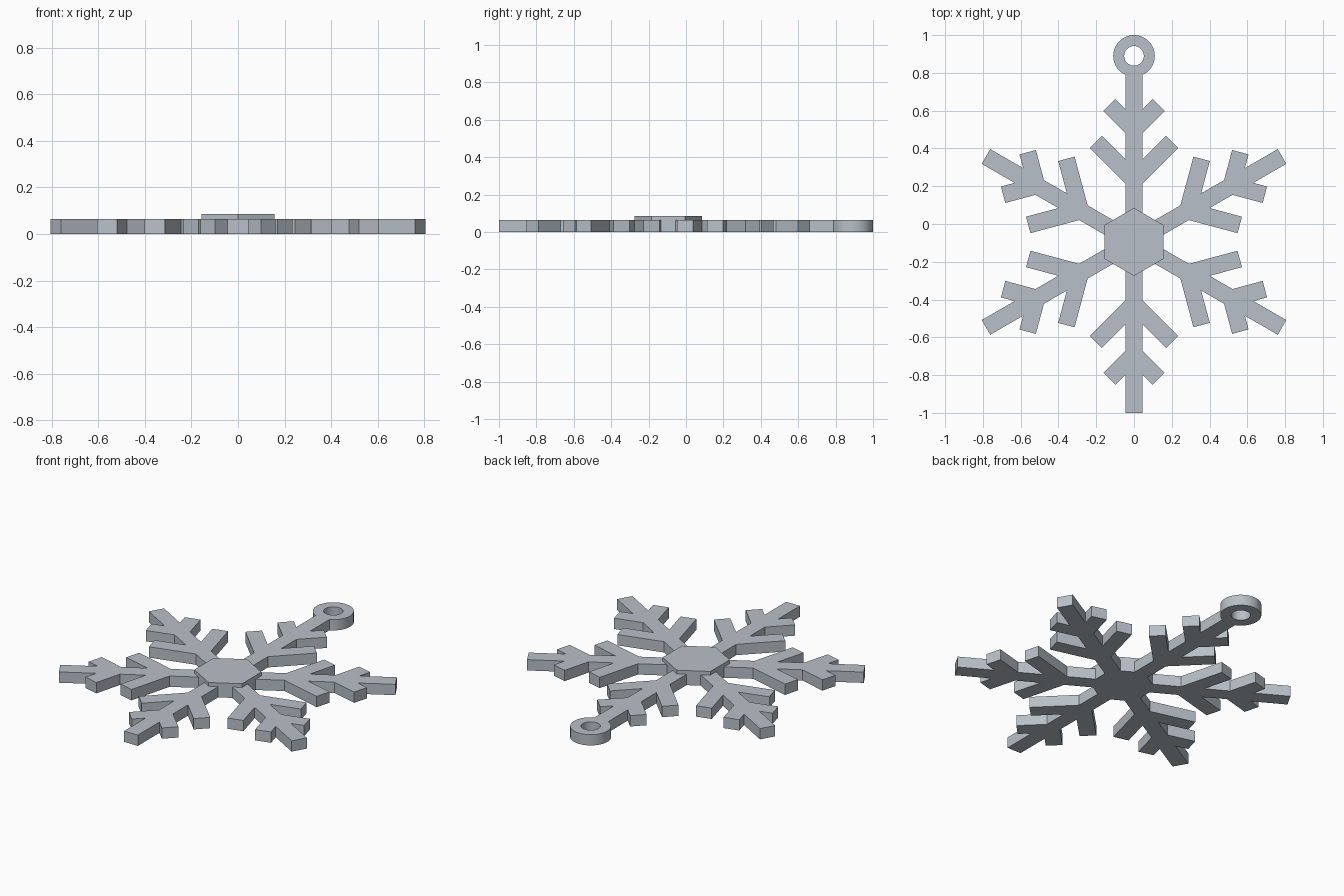
import bpy
import math
from mathutils import Vector, Matrix

THICK, HUB_TOP = 0.064, 0.086
CENTRE_Y = -0.095
HALF = 0.045            # half width of every bar
HUB_R = 0.18
ARM_LEN = 0.905
BRANCHES = [(0.328, 0.202), (0.595, 0.13)]   # start along arm, sideways reach
RING_Y, RING_R, HOLE_R = 0.985, 0.11, 0.052

cube = bpy.data.objects.get("Cube")
if cube:
    bpy.data.objects.remove(cube)

metal = bpy.data.materials.new("silver grey")
metal.use_nodes = True
colour = (0.48, 0.53, 0.58, 1)
metal.diffuse_color = colour
metal.node_tree.nodes["Principled BSDF"].inputs["Base Color"].default_value = colour


def arc(radius, start, end, steps):
    """Points around the hanging ring centre."""
    return [Vector((radius * math.cos(a), RING_Y + radius * math.sin(a)))
            for a in (start + (end - start) * i / steps for i in range(steps + 1))]


def arm_outline(with_ring):
    """One arm pointing along +y, walked counter-clockwise."""
    diag, corner = HALF * math.sqrt(2), HALF / math.sqrt(2)
    side = [Vector((HALF, HUB_R - HALF * math.tan(math.pi / 6)))]
    for start, reach in BRANCHES:
        side += [Vector((HALF, start + HALF - diag)),
                 Vector((reach + corner, start + reach - corner)),
                 Vector((reach - corner, start + reach + corner)),
                 Vector((HALF, start + HALF + diag))]
    if with_ring:
        gap = math.asin(HALF / RING_R)
        end = arc(RING_R, -math.pi / 2 + gap, 1.5 * math.pi - gap, 60)
    else:
        end = [Vector((HALF, ARM_LEN)), Vector((-HALF, ARM_LEN))]
    mirrored = [Vector((-p.x, p.y)) for p in reversed(side)]
    return side + end + mirrored


# Six arms joined into one closed outline, the first carrying the ring
outline = []
for i in range(6):
    turn = Matrix.Rotation(i * math.pi / 3, 2)
    outline += [turn @ p for p in arm_outline(i == 0)]
hole = arc(HOLE_R, 0, 2 * math.pi, 48)[:-1]

# Extruded flat body with the ring hole
curve = bpy.data.curves.new("snowflake_body", 'CURVE')
curve.dimensions = '2D'
curve.fill_mode = 'BOTH'
curve.extrude = THICK / 2
for points in (outline, hole):
    spline = curve.splines.new('POLY')
    spline.points.add(len(points) - 1)
    for target, p in zip(spline.points, points):
        target.co = (p.x, p.y, 0, 1)
    spline.use_cyclic_u = True
body = bpy.data.objects.new("snowflake_body", curve)
bpy.context.collection.objects.link(body)
body.location = (0, CENTRE_Y, THICK / 2)
bpy.ops.object.select_all(action='DESELECT')
body.select_set(True)
bpy.context.view_layer.objects.active = body
bpy.ops.object.convert(target='MESH')
body = bpy.context.object
bpy.ops.object.mode_set(mode='EDIT')
bpy.ops.mesh.select_all(action='SELECT')
bpy.ops.mesh.remove_doubles(threshold=0.0002)
bpy.ops.mesh.normals_make_consistent(inside=False)
bpy.ops.object.mode_set(mode='OBJECT')
bpy.ops.object.shade_smooth_by_angle(angle=math.radians(25))
body.data.materials.clear()
body.data.materials.append(metal)

# Raised hexagonal hub, one corner towards each arm
bpy.ops.mesh.primitive_cylinder_add(
    vertices=6, radius=HUB_R, depth=HUB_TOP - THICK,
    location=(0, CENTRE_Y, (HUB_TOP + THICK) / 2))
hub = bpy.context.object
hub.name = "hexagon_hub"
hub.data.materials.append(metal)
